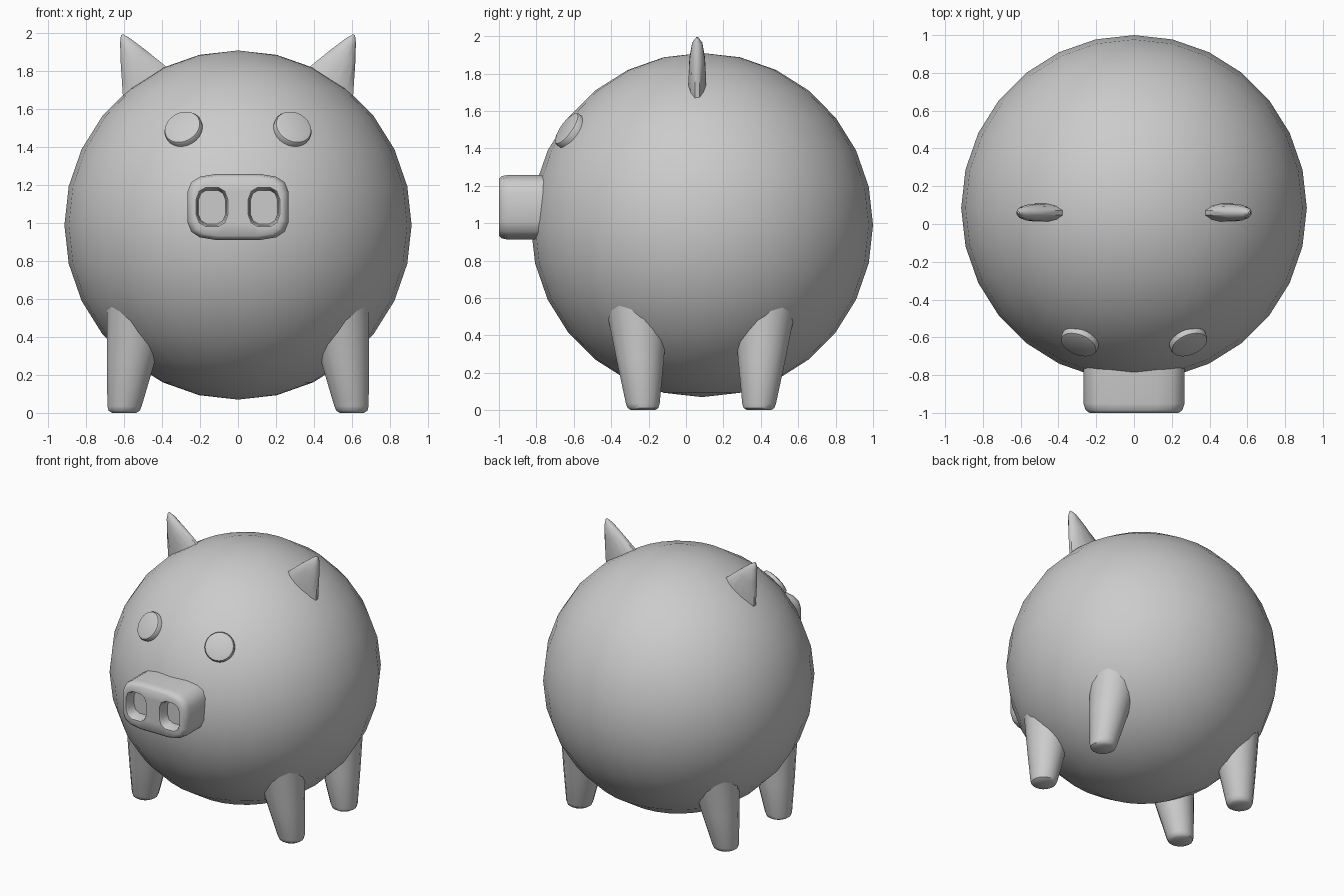
import bpy, bmesh, math
from mathutils import Vector, Matrix

if "Cube" in bpy.data.objects:
    bpy.data.objects.remove(bpy.data.objects["Cube"])

GREY = bpy.data.materials.new("plain_grey")
GREY.diffuse_color = (0.6, 0.6, 0.6, 1)
GREY.use_nodes = True
GREY.node_tree.nodes["Principled BSDF"].inputs["Base Color"].default_value = GREY.diffuse_color
BODY = Vector((0, 0.085, 0.99))


def finish(name, bm, angle=40):
    """Turn a bmesh into a smooth object that keeps its hard edges."""
    bmesh.ops.recalc_face_normals(bm, faces=bm.faces[:])
    me = bpy.data.meshes.new(name)
    bm.to_mesh(me)
    bm.free()
    for p in me.polygons:
        p.use_smooth = True
    me.set_sharp_from_angle(angle=math.radians(angle))
    me.materials.append(GREY)
    ob = bpy.data.objects.new(name, me)
    bpy.context.collection.objects.link(ob)
    return ob


def ring(centre, u, v, n, power=2):
    """Closed loop of points: ellipse, or rounded rectangle for higher powers."""
    pts = []
    for i in range(n):
        a = 2 * math.pi * (i + 0.5) / n
        c, s = math.cos(a), math.sin(a)
        e = 2 / power
        pts.append(centre + u * math.copysign(abs(c) ** e, c)
                   + v * math.copysign(abs(s) ** e, s))
    return pts


def loft(bm, rings, cap_start=True, cap_end=True):
    """Skin a list of rings; returns the rings as vertices."""
    vs = [[bm.verts.new(p) for p in r] for r in rings]
    for a, b in zip(vs, vs[1:]):
        for i in range(len(a)):
            j = (i + 1) % len(a)
            bm.faces.new((a[i], a[j], b[j], b[i]))
    if cap_start:
        bm.faces.new(vs[0])
    if cap_end:
        bm.faces.new(vs[-1])
    return vs


X, Y, Z = Vector((1, 0, 0)), Vector((0, 1, 0)), Vector((0, 0, 1))

# Round body
bm = bmesh.new()
bmesh.ops.create_uvsphere(bm, u_segments=28, v_segments=14, radius=1,
                          matrix=Matrix.Translation(BODY) @ Matrix.Diagonal((0.915, 0.915, 0.92, 1)))
finish("body", bm)

# Snout block with two recessed nostrils
bm = bmesh.new()
mid = Vector((0, 0, 1.085))
outer = loft(bm, [ring(mid + Y * y, X * 0.27 * k, Z * 0.175 * k, 16, 4)
                  for y, k in ((-0.6, 1), (-0.95, 1), (-0.985, 0.96), (-1.0, 0.88))],
             cap_end=False)
loops = [outer[-1]]
for sx in (-1, 1):
    c = mid + X * 0.137 * sx
    hole = loft(bm, [ring(c + Y * y, X * 0.085 * k, Z * 0.105 * k, 12, 3)
                     for y, k in ((-1.0, 1), (-0.985, 0.92), (-0.92, 0.86))],
                cap_start=False)
    loops.append(hole[0])
edges = [bm.edges.get((l[i], l[(i + 1) % len(l)])) for l in loops for i in range(len(l))]
bmesh.ops.triangle_fill(bm, use_beauty=True, use_dissolve=False, edges=edges)
finish("snout", bm, 50)

for sx, side in ((-1, "left"), (1, "right")):
    # Eye: thin rounded disc lying on the body
    centre = Vector((0.29 * sx, -0.63, 1.50))
    normal = (centre - BODY).normalized()
    u = normal.cross(Z).normalized()
    v = normal.cross(u)
    bm = bmesh.new()
    loft(bm, [ring(BODY + normal * d, u * r, v * r, 24)
              for d, r in ((0.86, 0.1), (0.925, 0.103), (0.937, 0.097), (0.943, 0.08))])
    finish("eye_" + side, bm)

    # Ear: flattened cone leaning outward with a blunt tip
    axis = Vector((0.46 * sx, 0, 0.888))
    across = Vector((0.888 * sx, 0, -0.46))
    base = Vector((0.46 * sx, 0.06, 1.70))
    bm = bmesh.new()
    loft(bm, [ring(base + axis * s, across * w, Y * t, 12)
              for s, w, t in ((-0.1, 0.19, 0.05), (0.05, 0.145, 0.05), (0.2, 0.077, 0.043),
                              (0.295, 0.03, 0.028), (0.33, 0.006, 0.006))])
    finish("ear_" + side, bm)

    # Legs: tapered stumps spreading wider into the body
    for sy, end in ((-1, "front"), (1, "back")):
        bm = bmesh.new()
        loft(bm, [ring(Vector((x * sx, 0.08 + y * sy, z)), X * r, Y * r, 16)
                  for x, y, z, r in ((0.60, 0.31, 0, 0.065), (0.60, 0.31, 0.012, 0.084),
                                     (0.598, 0.311, 0.035, 0.092), (0.565, 0.325, 0.27, 0.129),
                                     (0.523, 0.343, 0.57, 0.172))])
        finish("leg_%s_%s" % (end, side), bm)
